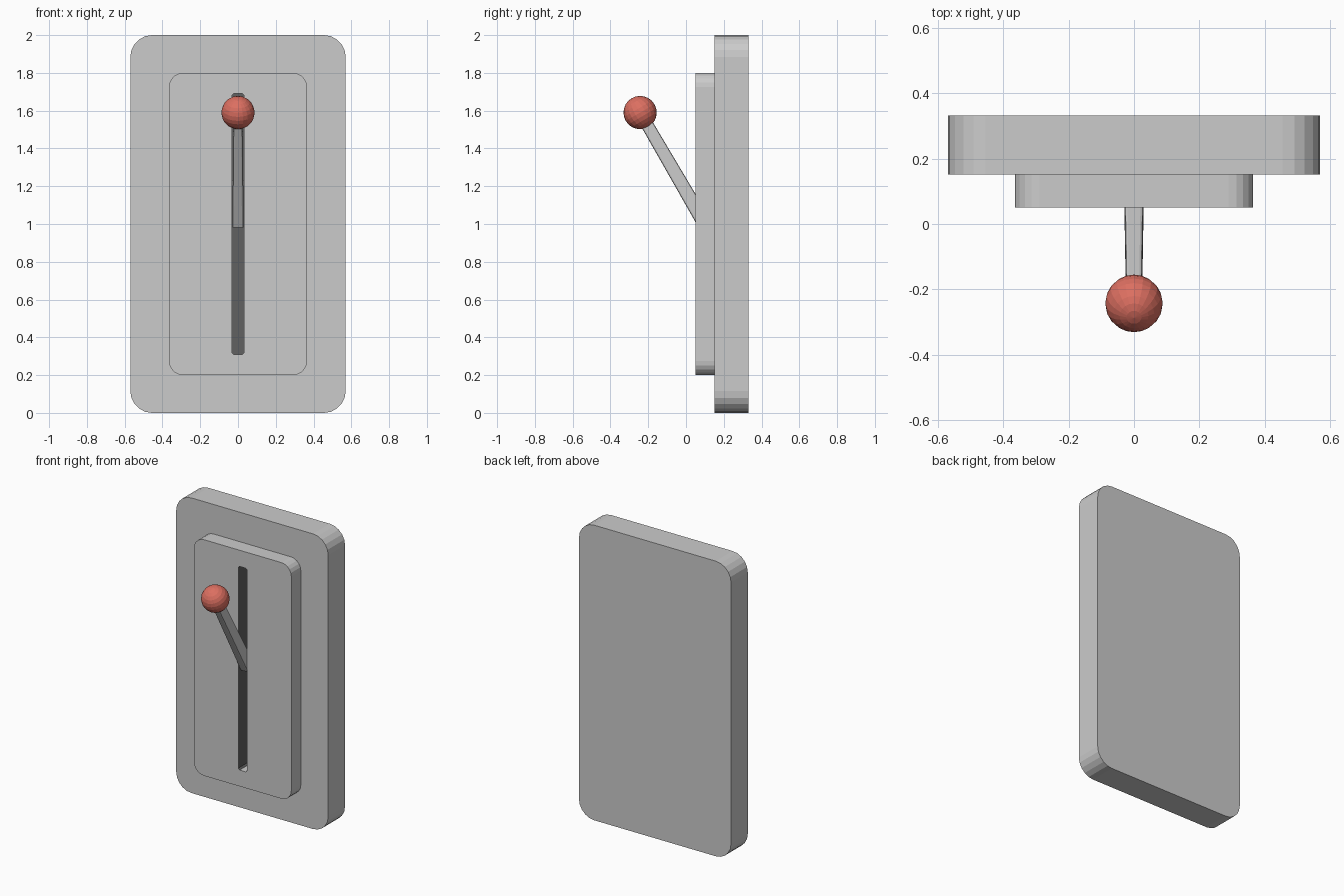
import bpy
import bmesh
import math
from mathutils import Matrix, Vector

if "Cube" in bpy.data.objects:
    bpy.data.objects.remove(bpy.data.objects["Cube"])


def material(name, rgb):
    mat = bpy.data.materials.new(name)
    mat.diffuse_color = (*rgb, 1)
    mat.use_nodes = True
    mat.node_tree.nodes["Principled BSDF"].inputs["Base Color"].default_value = mat.diffuse_color
    return mat


def add_object(name, bm):
    bmesh.ops.recalc_face_normals(bm, faces=bm.faces[:])
    mesh = bpy.data.meshes.new(name)
    bm.to_mesh(mesh)
    bm.free()
    obj = bpy.data.objects.new(name, mesh)
    bpy.context.collection.objects.link(obj)
    return obj


def rounded_plate(name, half_w, z0, z1, y0, y1, radius, segments):
    """Rounded rectangle in the xz plane, extruded along y."""
    bm = bmesh.new()
    cx, cz, mid = half_w - radius, (z1 - z0) / 2 - radius, (z0 + z1) / 2
    verts = []
    for i, (sx, sz) in enumerate([(1, 1), (-1, 1), (-1, -1), (1, -1)]):
        for k in range(segments + 1):
            a = math.pi / 2 * (i + k / segments)
            verts.append(bm.verts.new((sx * cx + radius * math.cos(a), y0,
                                       mid + sz * cz + radius * math.sin(a))))
    face = bm.faces.new(verts)
    ext = bmesh.ops.extrude_face_region(bm, geom=[face], use_keep_orig=True)
    moved = [g for g in ext["geom"] if isinstance(g, bmesh.types.BMVert)]
    bmesh.ops.translate(bm, verts=moved, vec=(0, y1 - y0, 0))
    return add_object(name, bm)


red = material("knob_red", (0.72, 0.16, 0.12))
dark = material("slot_dark", (0.12, 0.12, 0.12))
grey = material("plate_grey", (0.8, 0.8, 0.8))

# Wall plate and raised front plate
rounded_plate("back_plate", 0.57, 0, 2, 0.152, 0.332, 0.115, 5)
front = rounded_plate("front_plate", 0.365, 0.2, 1.8, 0.05, 0.152, 0.075, 5)

# Slot cut into the front plate
cutter = rounded_plate("slot_cutter", 0.033, 0.31, 1.69, 0.0, 0.145, 0.01, 1)
cutter.hide_render = True
cut = front.modifiers.new("slot", 'BOOLEAN')
cut.operation = 'DIFFERENCE'
cut.solver = 'EXACT'
cut.object = cutter
bpy.context.view_layer.objects.active = front
bpy.ops.object.modifier_apply(modifier=cut.name)
bpy.data.objects.remove(cutter)

# Dark slot walls and floor
front.data.materials.clear()
front.data.materials.append(grey)
front.data.materials.append(dark)
for p in front.data.polygons:
    c = p.center
    inside = abs(c.x) < 0.04 and 0.3 < c.z < 1.7 and 0.055 < c.y < 0.15
    p.material_index = int(inside and abs(p.normal.z) < 0.9)

# Tapered lever, pivoting in the slot and leaning out to the knob
pivot = Vector((0, 0.1, 1.0))
tip = Vector((0, -0.243, 1.59))
length = (tip - pivot).length
lean = Matrix.Translation(pivot) @ Matrix.Rotation(
    math.atan2(pivot.y - tip.y, tip.z - pivot.z), 4, 'X')
bm = bmesh.new()
bmesh.ops.create_cube(bm, size=1)
for v in bm.verts:
    top = v.co.z > 0
    v.co.x *= 0.048 if top else 0.060
    v.co.y *= 0.064 if top else 0.077
    v.co.z = length if top else 0
long_edges = [e for e in bm.edges
              if abs(e.verts[0].co.z - e.verts[1].co.z) > 0.1]
bmesh.ops.bevel(bm, geom=long_edges, offset=0.009, segments=2, profile=0.5,
                affect='EDGES')
bm.transform(lean)
add_object("lever", bm)

# Knob
bm = bmesh.new()
bmesh.ops.create_uvsphere(bm, u_segments=20, v_segments=12, radius=0.088)
bm.transform(lean @ Matrix.Translation((0, 0, length)))
knob = add_object("knob", bm)
knob.data.materials.append(red)
